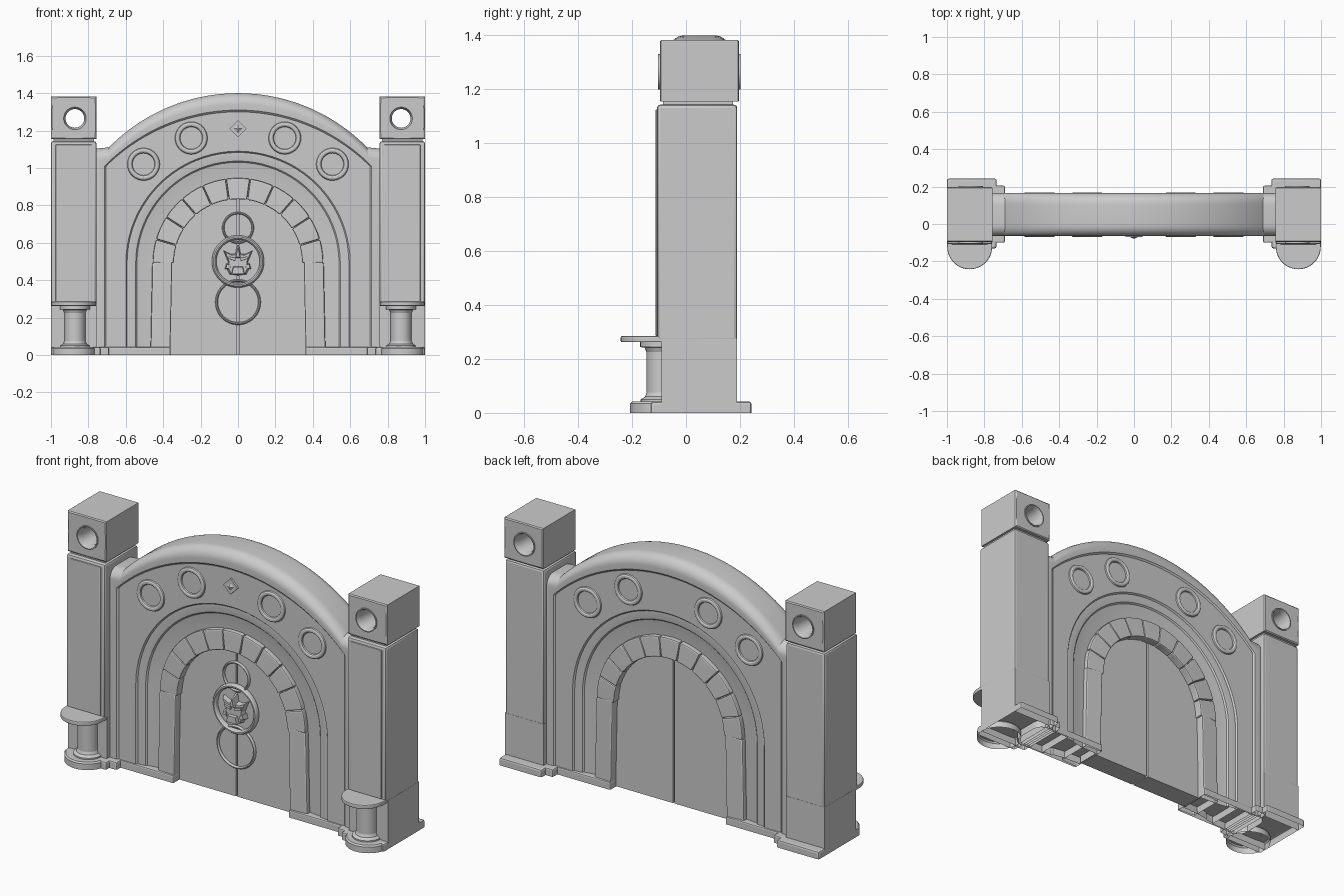
import bpy, bmesh
from math import sin, cos, pi, sqrt

if "Cube" in bpy.data.objects:
    bpy.data.objects.remove(bpy.data.objects["Cube"])

CY = 0.05        # y of the wall's mid-plane
SPRING = 0.49    # height where the door arch starts


def skin(name, rings, closed=False, caps=True, bevel=0, mirror=False):
    """Join closed rings of points into a mesh; undersides on the ground stay open."""
    bm = bmesh.new()
    rows = [[bm.verts.new(p) for p in r] for r in rings]
    n = len(rows[0])
    for a, b in zip(rows, rows[1:] + (rows[:1] if closed else [])):
        for i in range(n):
            bm.faces.new((a[i], a[(i + 1) % n], b[(i + 1) % n], b[i]))
    if caps and not closed:
        bm.faces.new(rows[0])
        bm.faces.new(rows[-1])
    bmesh.ops.recalc_face_normals(bm, faces=bm.faces)
    low = [f for f in bm.faces if all(v.co.z < 1e-4 for v in f.verts)]
    bmesh.ops.delete(bm, geom=low, context='FACES')
    me = bpy.data.meshes.new(name)
    bm.to_mesh(me)
    bm.free()
    ob = bpy.data.objects.new(name, me)
    bpy.context.collection.objects.link(ob)
    if bevel:
        m = ob.modifiers.new("Bevel", 'BEVEL')
        m.width, m.segments, m.limit_method = bevel, 2, 'ANGLE'
    if mirror:
        ob.modifiers.new("Mirror", 'MIRROR')
    return ob


def prism(name, pts, y0, y1, shrink=1, **k):
    """Extrude an x-z outline along y, optionally tapering the first end."""
    cx = sum(p[0] for p in pts) / len(pts)
    cz = sum(p[1] for p in pts) / len(pts)
    front = [(cx + (x - cx) * shrink, y0, cz + (z - cz) * shrink) for x, z in pts]
    return skin(name, [front, [(x, y1, z) for x, z in pts]], **k)


def box(name, x0, x1, y0, y1, z0, z1, **k):
    return prism(name, [(x0, z0), (x1, z0), (x1, z1), (x0, z1)], y0, y1, **k)


def loft(name, outer, inner, prof, **k):
    """Sweep a profile of (outer-to-inner fraction, y) between two x-z paths."""
    return skin(name, [[(o[0] + (i[0] - o[0]) * t, y, o[1] + (i[1] - o[1]) * t) for t, y in prof]
                       for o, i in zip(outer, inner)], **k)


def both(half):
    """Mirror a half profile of (fraction, half depth) about the wall's mid-plane."""
    return [(t, CY - d) for t, d in half] + [(t, CY + d) for t, d in reversed(half)]


def lathe(name, prof, cx, cy, **k):
    return skin(name, [[(cx + r * cos(a * pi / 16), cy + r * sin(a * pi / 16), z) for a in range(32)]
                       for r, z in prof], **k)


def ring(name, cx, y, cz, R, w, d):
    """Hoop facing y, w half-wide and d half-deep."""
    sec = [(w * cos(a * pi / 5), d * sin(a * pi / 5)) for a in range(10)]
    return skin(name, [[(cx + (R + u) * cos(b * pi / 24), y + v, cz + (R + u) * sin(b * pi / 24))
                        for u, v in sec] for b in range(48)], closed=True)


def arc(r, a0, a1, n):
    return [(r * cos(a0 + (a1 - a0) * i / n), SPRING + r * sin(a0 + (a1 - a0) * i / n)) for i in range(n + 1)]


def arch(r, n=40):
    return [(r, 0)] + arc(r, 0, pi, n) + [(-r, 0)]


def gable(leg_x, leg_z, half, top, drop, n=40):
    """Straight legs joined by a shallow circular arc."""
    R = (half * half + drop * drop) / (2 * drop)
    xs = [half * cos(pi * i / n) for i in range(n + 1)]
    return [(leg_x, 0), (leg_x, leg_z)] + [(x, top - R + sqrt(R * R - x * x)) for x in xs] \
        + [(-leg_x, leg_z), (-leg_x, 0)]


# Wall: rounded rim, flat panel, moulded surround of the doorway
rim_in = gable(0.705, 1.0, 0.705, 1.30, 0.29)
roll = [(0.6 * (1 - cos(a * pi / 16)), 0.055 + 0.06 * sin(a * pi / 16)) for a in range(9)]
loft("wall_rim", gable(0.80, 1.10, 0.69, 1.40, 0.29), rim_in,
     both(roll + [(0.9, 0.114), (1, 0.105)]), caps=False)
inner = arch(0.60)
# repeat the spring points so the panel's two edges have matching point counts
inner = [inner[0], (0.60, 0.40)] + inner[1:-1] + [(-0.60, 0.40), inner[-1]]
loft("wall_panel", rim_in, inner, both([(0, 0.107), (1, 0.107)]), caps=False)
loft("arch_moulding", arch(0.60), arch(0.36),
     both([(0, 0.107), (0.03, 0.098), (0.1, 0.098), (0.22, 0.094), (0.25, 0.086), (0.5, 0.076), (1, 0.07)]),
     caps=False)

# Arch stones and jambs
block = both([(0, 0.1), (1, 0.106)])
for i in range(11):
    a0, a1 = pi * i / 11 + 0.004, pi * (i + 1) / 11 - 0.004
    loft("arch_stone", arc(0.456, a0, a1, 4), arc(0.343, a0, a1, 4), block, bevel=0.007)
loft("jamb", [(0.468, 0), (0.458, 0.495)], [(0.362, 0), (0.352, 0.505)], block, bevel=0.008, mirror=True)
box("wall_plinth", 0.36, 0.72, CY - 0.114, CY + 0.114, 0, 0.042, bevel=0.008, mirror=True)

# Double door with a centre gap
leaf = [(0.005, 0.0005), (0.37, 0.0005)] + arc(0.37, 0, pi / 2 - 0.014, 20)
prism("door_leaf", leaf, CY - 0.06, CY + 0.06, mirror=True)
box("door_core", -0.02, 0.02, CY - 0.04, CY + 0.04, 0.001, 0.84)

# Door hoops
DY = CY - 0.06
ring("door_hoop_large", 0, DY - 0.008, 0.50, 0.128, 0.012, 0.02)
ring("door_hoop_top", 0, DY - 0.003, 0.68, 0.079, 0.006, 0.012)
ring("door_hoop_bottom", 0, DY - 0.003, 0.283, 0.115, 0.007, 0.012)

# Horned beast mask on the door
half = [(0, 0.425), (0.045, 0.43), (0.06, 0.46), (0.055, 0.50), (0.08, 0.56), (0.04, 0.54), (0, 0.545)]
face = half + [(-x, z) for x, z in reversed(half[1:-1])]
prism("mask_face", face, DY - 0.03, DY + 0.005, shrink=0.85)
prism("mask_snout", [(-0.04, 0.43), (0.04, 0.43), (0.03, 0.475), (-0.03, 0.475)], DY - 0.05, DY, shrink=0.8)
prism("mask_brow", [(0.01, 0.50), (0.055, 0.515), (0.055, 0.53), (0.01, 0.52)], DY - 0.042, DY,
      shrink=0.8, mirror=True)
prism("mask_cheek", [(0.035, 0.455), (0.07, 0.46), (0.062, 0.49), (0.04, 0.485)], DY - 0.036, DY,
      shrink=0.7, mirror=True)
prism("mask_horn", [(-0.02, 0.505), (0.02, 0.505), (0.006, 0.585), (-0.006, 0.585)], DY - 0.048, DY, shrink=0.5)

# Round frames on both faces of the wall, diamond on the front
for y in (CY - 0.107, CY + 0.107):
    for x, z in ((0.505, 1.02), (0.25, 1.16)):
        for s in (-1, 1):
            ring("round_frame", s * x, y, z, 0.073, 0.014, 0.012)
prism("diamond_base", [(0, 1.165), (0.045, 1.21), (0, 1.255), (-0.045, 1.21)], CY - 0.119, CY - 0.1)
prism("diamond", [(0, 1.178), (0.032, 1.21), (0, 1.242), (-0.032, 1.21)], CY - 0.128, CY - 0.115, shrink=0.1)

# Pillars
box("pillar_lower", 0.757, 1.0, -0.09, 0.19, 0, 0.275, mirror=True)
box("pillar_shaft", 0.757, 1.0, -0.108, 0.19, 0.265, 1.143, bevel=0.012, mirror=True)
box("pillar_front_panel", 0.782, 0.975, -0.113, 0.0, 0.285, 1.125, bevel=0.004, mirror=True)
box("pillar_neck", 0.77, 0.987, -0.085, 0.175, 1.13, 1.17, mirror=True)

# Pillar caps: a block with a round opening, lined by a flared tube
square, hole, bore = [], [], []
for i in range(32):
    c, s = cos(i * pi / 16), sin(i * pi / 16)
    m = max(abs(c), abs(s))
    square.append((0.8785 + 0.1215 * c / m, 1.268 + 0.114 * s / m))
    hole.append((0.872 + 0.066 * c, 1.265 + 0.066 * s))
    bore.append((0.872 + 0.05 * c, 1.265 + 0.05 * s))
loft("pillar_cap", square, hole, both([(0, 0.142), (0.1, 0.147), (1, 0.147)]), closed=True, mirror=True)
loft("cap_tube", hole, bore, both([(0, 0.153), (0.35, 0.153), (1, 0.125)]), closed=True, mirror=True)

# Pillar feet and stepped plinths
box("pillar_plinth", 0.735, 1.0, -0.13, 0.243, 0, 0.042, bevel=0.01, mirror=True)
box("plinth_step", 0.69, 0.76, -0.1, 0.205, 0, 0.042, bevel=0.008, mirror=True)
lathe("round_plinth", [(0.12, 0), (0.12, 0.034), (0.113, 0.042)], 0.8785, -0.087, mirror=True)

# Half-round shelves on short columns
lathe("shelf_column", [(0.078, 0.04), (0.078, 0.05), (0.062, 0.06), (0.056, 0.075), (0.056, 0.225),
                       (0.064, 0.242), (0.08, 0.244), (0.08, 0.264)], 0.872, -0.09, mirror=True)
shelf = [(0.8785 + 0.12 * cos(pi + i * pi / 24), -0.122 + 0.12 * sin(pi + i * pi / 24)) for i in range(25)]
shelf += [(0.9985, -0.08), (0.7585, -0.08)]
skin("shelf", [[(x, y, z) for x, y in shelf] for z in (0.262, 0.285)], bevel=0.005, mirror=True)

# Apply modifiers and smooth everything below a sharp angle
bpy.ops.object.select_all(action='SELECT')
bpy.context.view_layer.objects.active = bpy.context.selected_objects[0]
bpy.ops.object.convert(target='MESH')
bpy.ops.object.shade_smooth_by_angle(angle=0.36)
